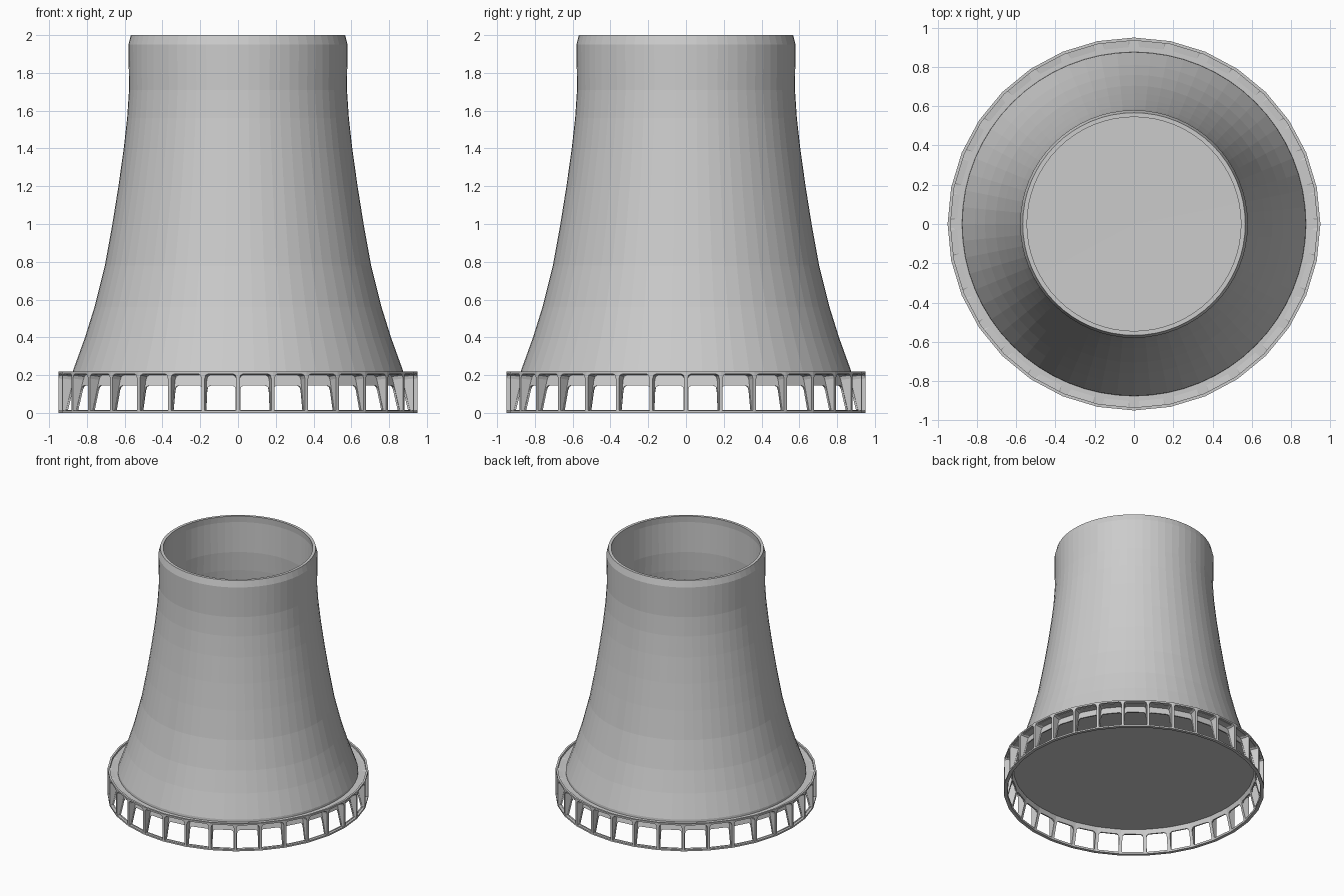
import bpy, bmesh, math

cube = bpy.data.objects.get("Cube")
if cube:
    bpy.data.objects.remove(cube, do_unlink=True)

# One concrete colour for the whole model
concrete = bpy.data.materials.new("concrete_grey")
concrete.use_nodes = True
GREY = (0.6, 0.6, 0.6, 1)
concrete.diffuse_color = GREY
for node in concrete.node_tree.nodes:
    if node.type == 'BSDF_PRINCIPLED':
        node.inputs["Base Color"].default_value = GREY
        node.inputs["Roughness"].default_value = 0.8


def finish(name, bm):
    bmesh.ops.remove_doubles(bm, verts=bm.verts, dist=0.0005)
    bmesh.ops.recalc_face_normals(bm, faces=bm.faces)
    mesh = bpy.data.meshes.new(name)
    bm.to_mesh(mesh)
    bm.free()
    mesh.materials.append(concrete)
    obj = bpy.data.objects.new(name, mesh)
    bpy.context.collection.objects.link(obj)
    return obj


def lathe(name, profile, sides):
    """Revolve (radius, height) points around the z axis."""
    bm = bmesh.new()
    verts = [bm.verts.new((r, 0, z)) for r, z in profile]
    edges = [bm.edges.new(pair) for pair in zip(verts, verts[1:])]
    bmesh.ops.spin(bm, geom=verts + edges, cent=(0, 0, 0), axis=(0, 0, 1),
                   angle=math.tau, steps=sides, use_merge=False)
    return finish(name, bm)


# Curved tower shell: closed base, flared wall, bevelled lip, hollow inside
outer = [(0.878, 0.18), (0.875, 0.22), (0.81, 0.4), (0.76, 0.56), (0.705, 0.78),
         (0.665, 1.0), (0.633, 1.2), (0.605, 1.4), (0.587, 1.56), (0.577, 1.71),
         (0.58, 1.95)]
inner = [(r - 0.03, z) for r, z in reversed(outer[1:])]
lathe("tower_shell", [(0, 0.18)] + outer + [(0.567, 2.0), (0.545, 2.0)]
      + inner + [(0, 0.21)], 64)

# Base walkway with a raised outer lip
SIDES, RIM, TOP = 32, 0.95, 0.22
lathe("base_flange", [(0.87, 0.202), (0.935, 0.202), (0.935, TOP), (RIM, TOP)], SIDES)


def opening(half, low, high, corner):
    """Window outline with rounded upper corners, as (u, z) points."""
    right = [(half, low), (half, high - corner), (half - 0.05, high - corner * 0.3),
             (half - 0.2, high)]
    return right + [(-u, z) for u, z in reversed(right)]


def border(high):
    right = [(1, 0), (1, high - 0.03), (1, high), (0.7, high)]
    return right + [(-u, z) for u, z in reversed(right)]


def rim_radius(z):
    return RIM


def lean_radius(z):
    return 0.935 - 0.25 * z


def lean_back(z):
    return lean_radius(z) - 0.01


# Colonnade: upright outer frame, leaning inner frame and the fins between
layers = [
    (border(TOP), rim_radius),
    (opening(0.9, 0.012, 0.207, 0.025), rim_radius),
    (opening(0.9, 0.012, 0.2, 0.025), lean_radius),
    (opening(0.86, 0.014, 0.145, 0.025), lean_radius),
    (opening(0.86, 0.014, 0.145, 0.025), lean_back),
    (border(0.2), lean_back),
]
bm = bmesh.new()
half_angle = math.pi / SIDES
for i in range(SIDES):
    mid = (2 * i + 1) * half_angle
    loops = []
    for outline, radius in layers:
        loop = []
        for u, z in outline:
            depth = radius(z) * math.cos(half_angle)
            side = u * radius(z) * math.sin(half_angle)
            loop.append(bm.verts.new((depth * math.cos(mid) - side * math.sin(mid),
                                      depth * math.sin(mid) + side * math.cos(mid), z)))
        loops.append(loop)
    for a, b in zip(loops, loops[1:]):
        for k in range(len(a)):
            n = (k + 1) % len(a)
            bm.faces.new((a[k], a[n], b[n], b[k]))
    # underside of the bottom ring
    bm.faces.new((loops[0][0], loops[0][-1], loops[-1][-1], loops[-1][0]))
finish("base_colonnade", bm)
